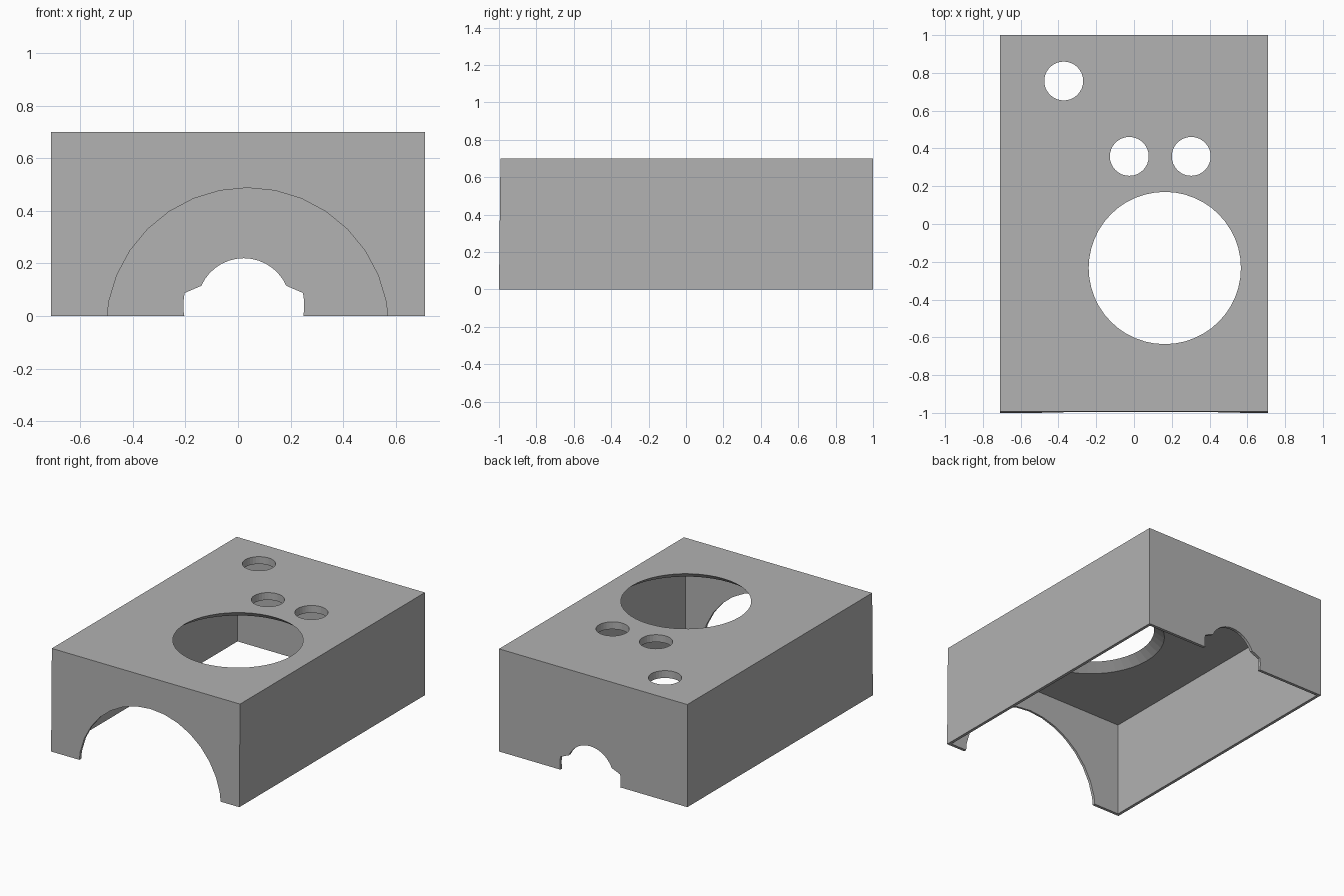
import bpy, bmesh, math
from mathutils import Matrix, Vector

if "Cube" in bpy.data.objects:
    bpy.data.objects.remove(bpy.data.objects["Cube"])

W, L, H = 1.42, 2.0, 0.70      # outer size
WALL, ROOF = 0.02, 0.05        # sheet thicknesses

grey = bpy.data.materials.new("plain grey")
grey.use_nodes = True
colour = (0.445, 0.445, 0.445, 1)
grey.diffuse_color = colour
grey.node_tree.nodes["Principled BSDF"].inputs["Base Color"].default_value = colour


def to_object(name, bm):
    bmesh.ops.recalc_face_normals(bm, faces=bm.faces)
    mesh = bpy.data.meshes.new(name)
    bm.to_mesh(mesh)
    bm.free()
    mesh.materials.append(grey)
    obj = bpy.data.objects.new(name, mesh)
    bpy.context.scene.collection.objects.link(obj)
    return obj


def box(name, size, centre):
    bm = bmesh.new()
    bmesh.ops.create_cube(bm, size=1, matrix=Matrix.Translation(centre) @ Matrix.Diagonal((*size, 1)))
    return to_object(name, bm)


def round_cutter(name, x, y, bottom_r, top_r, z0, z1, sides):
    bm = bmesh.new()
    bmesh.ops.create_cone(bm, cap_ends=True, segments=sides, radius1=bottom_r, radius2=top_r,
                          depth=z1 - z0, matrix=Matrix.Translation((x, y, (z0 + z1) / 2)))
    return to_object(name, bm)


def wall_cutter(name, outline, y0, y1):
    """Push an x-z outline through an end wall."""
    bm = bmesh.new()
    face = bm.faces.new([bm.verts.new((x, y0, z)) for x, z in outline])
    swept = bmesh.ops.extrude_face_region(bm, geom=[face])["geom"]
    bmesh.ops.translate(bm, vec=Vector((0, y1 - y0, 0)),
                        verts=[v for v in swept if isinstance(v, bmesh.types.BMVert)])
    return to_object(name, bm)


def arc(cx, cz, r, start, end, steps):
    angles = [math.radians(start + (end - start) * i / steps) for i in range(steps + 1)]
    return [(cx + r * math.cos(a), cz + r * math.sin(a)) for a in angles]


# Outer block, its front face leaning back very slightly
case = box("enclosure_shell", (W, L, H), (0, 0, H / 2))
for v in case.data.vertices:
    if v.co.y < 0 and v.co.z > H / 2:
        v.co.y += 0.008

# Hollow, open underneath
cutters = [box("hollow", (W - 2 * WALL, L - 2 * WALL, H), (0, 0, H / 2 - ROOF))]

# Large roof opening, flared towards the inside
slope = 0.065 / ROOF
cutters.append(round_cutter("large_opening", 0.163, -0.233, 0.403 + slope * 0.06,
                            0.403 - slope * 0.02, H - 0.06, H + 0.02, 48))

# Three small round roof holes
for x, y in [(-0.372, 0.757), (-0.025, 0.358), (0.303, 0.358)]:
    cutters.append(round_cutter("small_hole", x, y, 0.103, 0.103, H - 0.1, H + 0.1, 32))

# Wide arch in the front wall
cutters.append(wall_cutter("front_arch", arc(0.036, -0.05, 0.5375, 0, 360, 32)[:-1], -1.1, -0.9))

# Stepped notch in the back wall: small arc above a wider one
notch = arc(0.022, 0.043, 0.177, 24, 156, 14) + arc(0.022, 0.04, 0.23, 168, 372, 24)
cutters.append(wall_cutter("back_notch", notch, 0.9, 1.1))

for cutter in cutters:
    cutter.hide_render = True
    mod = case.modifiers.new(cutter.name, "BOOLEAN")
    mod.operation, mod.solver, mod.object = "DIFFERENCE", "EXACT", cutter

# Bake the cuts and discard the cutters
graph = bpy.context.evaluated_depsgraph_get()
baked = bpy.data.meshes.new_from_object(case.evaluated_get(graph))
case.modifiers.clear()
case.data = baked
for cutter in cutters:
    bpy.data.objects.remove(cutter)
